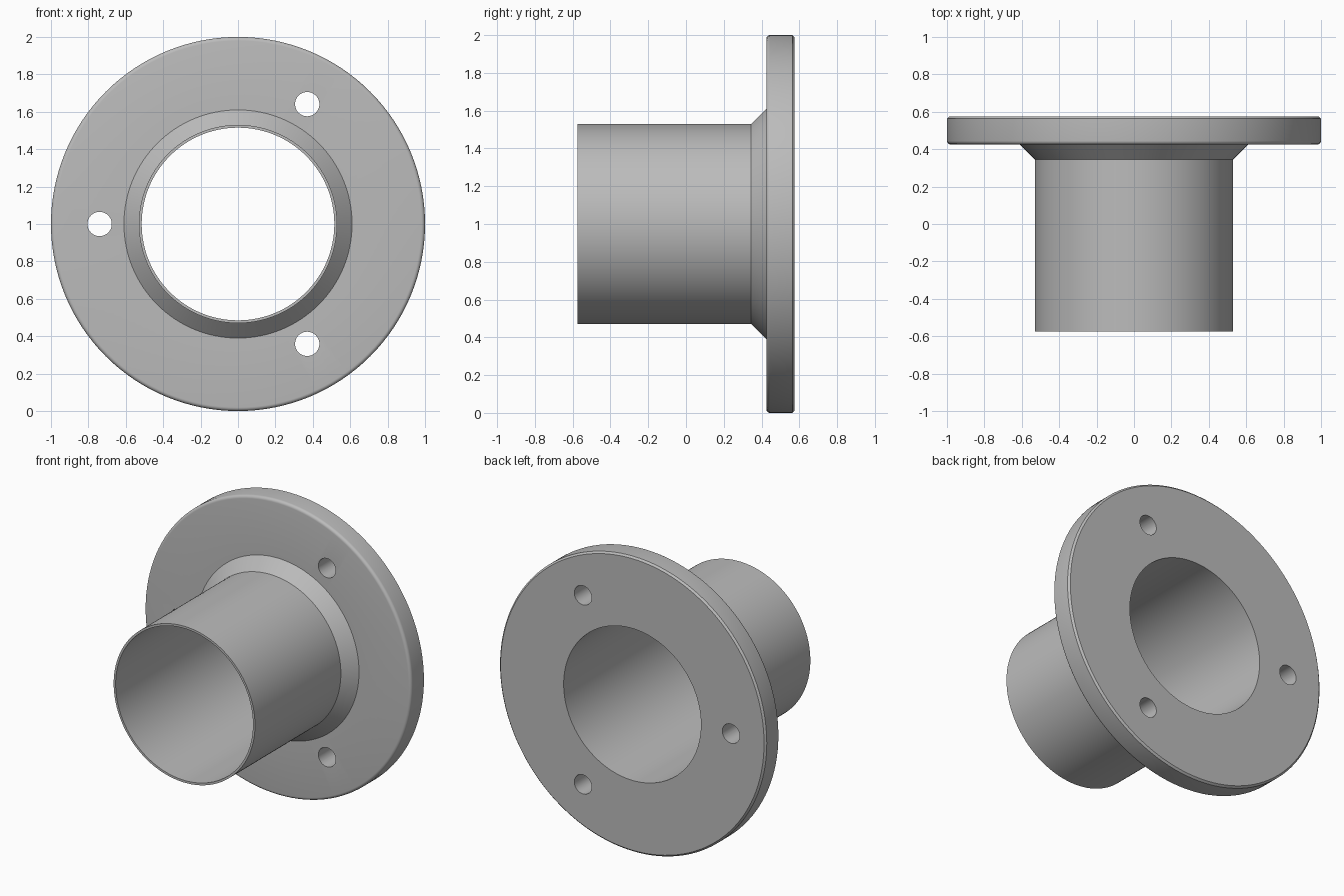
import bpy, bmesh, math
from mathutils import Matrix, Vector

if "Cube" in bpy.data.objects:
    bpy.data.objects.remove(bpy.data.objects["Cube"])

SEGMENTS = 128
BACK, FACE, FRONT = 0.575, 0.425, -0.575

steel = bpy.data.materials.new("steel grey")
steel.diffuse_color = (0.5, 0.5, 0.5, 1)
steel.use_nodes = True
steel.node_tree.nodes["Principled BSDF"].inputs["Base Color"].default_value = steel.diffuse_color


def activate(obj):
    bpy.ops.object.select_all(action='DESELECT')
    obj.select_set(True)
    bpy.context.view_layer.objects.active = obj


def make_object(name, bm):
    bmesh.ops.recalc_face_normals(bm, faces=bm.faces)
    mesh = bpy.data.meshes.new(name)
    bm.to_mesh(mesh)
    bm.free()
    mesh.materials.append(steel)
    obj = bpy.data.objects.new(name, mesh)
    bpy.context.collection.objects.link(obj)
    return obj


# Cross-section as (radius, y): tube, weld fillet and flange in one loop
round_r = 0.02
rim = [(1 - round_r + round_r * math.sin(a), FACE + round_r - round_r * math.cos(a))
       for a in (math.pi / 2 * i / 5 for i in range(6))]
profile = [(0.515, FRONT), (0.53, FRONT), (0.53, 0.345), (0.61, FACE)]
profile += rim
profile += [(1.0, BACK - 0.012), (0.988, BACK), (0.515, BACK)]

# Flanged tube, spun around the y axis at z = 1
bm = bmesh.new()
rings = []
for i in range(SEGMENTS):
    a = 2 * math.pi * i / SEGMENTS
    rings.append([bm.verts.new((r * math.cos(a), y, 1 + r * math.sin(a)))
                  for r, y in profile])
n = len(profile)
for i in range(SEGMENTS):
    cur, nxt = rings[i], rings[(i + 1) % SEGMENTS]
    for j in range(n):
        k = (j + 1) % n
        bm.faces.new((cur[j], cur[k], nxt[k], nxt[j]))
flange = make_object("flanged_tube", bm)

# Three bolt holes, evenly spaced
bm = bmesh.new()
for deg in (60, 180, 300):
    a = math.radians(deg)
    spot = Vector((0.74 * math.cos(a), 0.5, 1 + 0.74 * math.sin(a)))
    bmesh.ops.create_cone(bm, cap_ends=True, segments=48, radius1=0.065,
                          radius2=0.065, depth=0.4,
                          matrix=Matrix.Translation(spot) @ Matrix.Rotation(math.pi / 2, 4, 'X'))
cutter = make_object("bolt_hole_cutter", bm)
cutter.hide_render = True

cut = flange.modifiers.new("bolt_holes", 'BOOLEAN')
cut.operation = 'DIFFERENCE'
cut.solver = 'EXACT'
cut.object = cutter
activate(flange)
bpy.ops.object.modifier_apply(modifier=cut.name)
bpy.data.objects.remove(cutter, do_unlink=True)

# Smooth curved walls, sharp machined edges
activate(flange)
bpy.ops.object.shade_smooth_by_angle(angle=math.radians(30))
